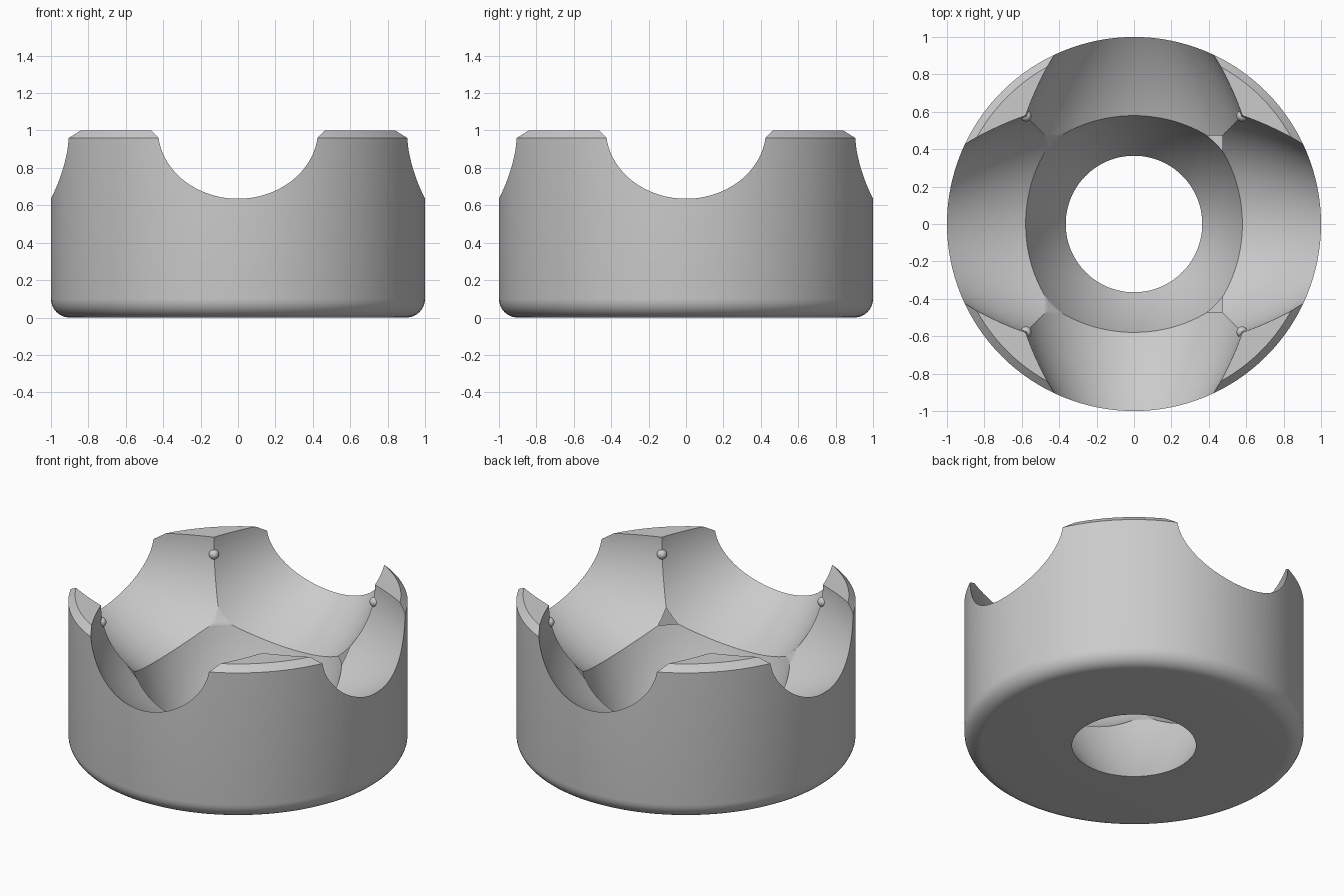
import bpy, bmesh, math
from mathutils import Matrix, Vector

cube = bpy.data.objects.get("Cube")
if cube:
    bpy.data.objects.remove(cube, do_unlink=True)

grey = bpy.data.materials.new("plain_grey")
grey.use_nodes = True
COLOUR = (0.6, 0.6, 0.6, 1)
grey.diffuse_color = COLOUR
grey.node_tree.nodes["Principled BSDF"].inputs["Base Color"].default_value = COLOUR


def add_object(name, bm):
    bmesh.ops.recalc_face_normals(bm, faces=bm.faces)
    mesh = bpy.data.meshes.new(name)
    bm.to_mesh(mesh)
    bm.free()
    mesh.materials.append(grey)
    obj = bpy.data.objects.new(name, mesh)
    bpy.context.collection.objects.link(obj)
    return obj


def lathe(name, profile, steps):
    """Turn a closed (radius, height) profile around z."""
    bm = bmesh.new()
    verts = [bm.verts.new((r, 0, z)) for r, z in profile]
    edges = [bm.edges.new(pair) for pair in zip(verts, verts[1:])]
    bmesh.ops.spin(bm, geom=verts + edges, axis=(0, 0, 1), cent=(0, 0, 0),
                   angle=math.tau, steps=steps)
    bmesh.ops.remove_doubles(bm, verts=bm.verts, dist=1e-5)
    return add_object(name, bm)


def smooth(obj, angle):
    bpy.ops.object.select_all(action='DESELECT')
    obj.select_set(True)
    bpy.context.view_layer.objects.active = obj
    bpy.ops.object.shade_smooth_by_angle(angle=math.radians(angle))


# Round body: rounded bottom edge, small chamfer on the rim
FILLET, CHAMFER = 0.1, 0.04
profile = [(0, 0)]
for i in range(9):
    a = math.pi / 2 * i / 8
    profile.append((1 - FILLET + FILLET * math.sin(a), FILLET - FILLET * math.cos(a)))
profile += [(1, 1 - CHAMFER), (1 - CHAMFER, 1), (0, 1)]
body = lathe("cup_body", profile, 128)

# Barrel-shaped cutters along all three axes, crossing at the rim's centre
BOW = 1.075


def barrel_radius(d):
    return math.sqrt(1.919 + BOW ** 2 - d * d) - BOW


END, RINGS = 1.2, 40
heights = [END * (2 * i / RINGS - 1) for i in range(RINGS + 1)]
barrel = [(0, -END)] + [(barrel_radius(h), h) for h in heights] + [(0, END)]
centre = Matrix.Translation((0, 0, 1))
cutters = []
for axis in "XYZ":
    cutter = lathe("channel_cutter_" + axis.lower(), barrel, 96)
    turn = Vector((0, 0, 1)).rotation_difference(
        Vector([float(axis == a) for a in "XYZ"])).to_matrix().to_4x4()
    cutter.data.transform(centre @ turn @ Matrix.Rotation(0.013, 4, 'Z'))
    cutters.append(cutter)

# Ball cutter softening the inner corners
bm = bmesh.new()
bmesh.ops.create_uvsphere(bm, u_segments=96, v_segments=47, radius=0.775)
ball = add_object("corner_cutter", bm)
ball.data.transform(centre @ Matrix.Rotation(0.02, 4, 'Z'))
cutters.append(ball)

bpy.context.view_layer.objects.active = body
for cutter in cutters:
    cutter.hide_render = True
    mod = body.modifiers.new("cut", 'BOOLEAN')
    mod.operation, mod.solver, mod.object = 'DIFFERENCE', 'EXACT', cutter
    bpy.ops.object.modifier_apply(modifier=mod.name)
for cutter in cutters:
    bpy.data.objects.remove(cutter, do_unlink=True)
smooth(body, 25)

# Small detent balls on the inner edge of each post
for sx, sy, name in ((1, 1, "back_left"), (-1, 1, "back_right"),
                     (1, -1, "front_left"), (-1, -1, "front_right")):
    bm = bmesh.new()
    bmesh.ops.create_uvsphere(bm, u_segments=20, v_segments=12, radius=0.03)
    bump = add_object("detent_" + name, bm)
    bump.location = (sx * 0.578, sy * 0.578, 0.89)
    smooth(bump, 60)
